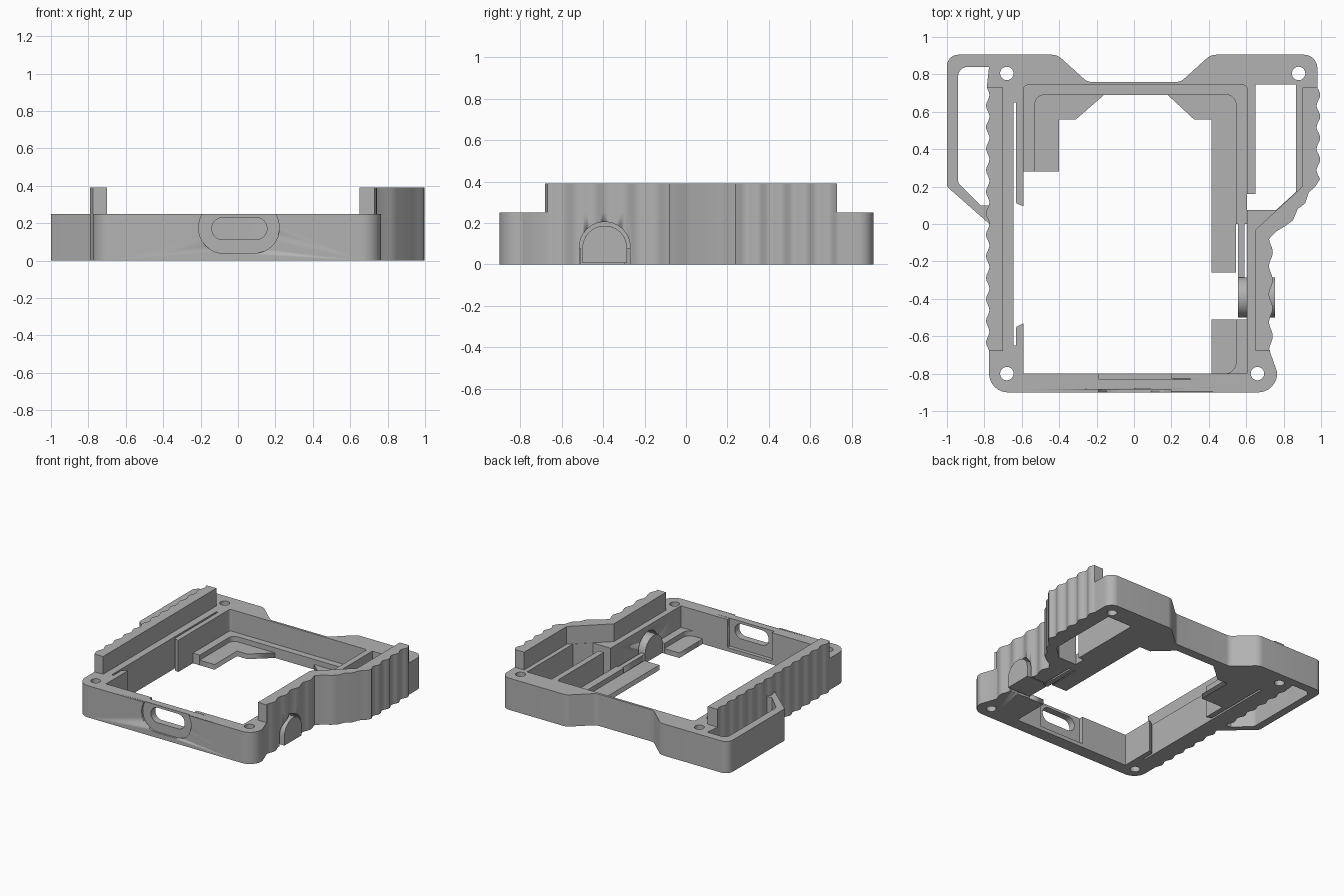
import bpy, bmesh, math
from mathutils import Vector

if "Cube" in bpy.data.objects:
    bpy.data.objects.remove(bpy.data.objects["Cube"])

H, TALL = 0.25, 0.39
grey = bpy.data.materials.new("grey_plastic")
grey.use_nodes = True
colour = (0.45, 0.45, 0.45, 1)
grey.diffuse_color = colour
grey.node_tree.nodes["Principled BSDF"].inputs["Base Color"].default_value = colour


def rounded(points, steps=8):
    """Replace corners given as (x, y, radius) with arcs."""
    out = []
    for i, p in enumerate(points):
        c = Vector(p[:2])
        if len(p) < 3:
            out.append(c)
            continue
        a = (Vector(points[i - 1][:2]) - c).normalized()
        b = (Vector(points[(i + 1) % len(points)][:2]) - c).normalized()
        half = a.angle(b) / 2
        centre = c + (a + b).normalized() * p[2] / math.sin(half)
        t = p[2] / math.tan(half)
        v0, v1 = c + a * t - centre, c + b * t - centre
        for k in range(steps + 1):
            v = v0.lerp(v1, k / steps)
            out.append(centre + v.normalized() * p[2])
    return out


def circle(x, y, r, n=24):
    return [(x + r * math.cos(k * math.tau / n), y + r * math.sin(k * math.tau / n))
            for k in range(n)]


def rect(x0, y0, x1, y1, r=None):
    pts = [(x0, y0), (x1, y0), (x1, y1), (x0, y1)]
    return [p + (r,) for p in pts] if r else pts


def wave(x, y0, y1, amp, pitch=0.115):
    """Scalloped grip edge running from y0 to y1."""
    n = max(2, int(abs(y1 - y0) / 0.0144))
    return [(x + amp * math.cos(math.tau * y / pitch), y)
            for y in (y0 + (y1 - y0) * k / n for k in range(n + 1))]


def prism(name, loops, lo, hi, axis="z"):
    """Extrude an outline (first loop) with holes (other loops) along an axis."""
    cu = bpy.data.curves.new(name, "CURVE")
    cu.dimensions, cu.fill_mode = "2D", "BOTH"
    cu.extrude = (hi - lo) / 2
    for loop in loops:
        pts = rounded(loop)
        sp = cu.splines.new("POLY")
        sp.points.add(len(pts) - 1)
        for q, p in zip(sp.points, pts):
            q.co = (p[0], p[1], 0, 1)
        sp.use_cyclic_u = True
    tmp = bpy.data.objects.new(name + "_outline", cu)
    bpy.context.collection.objects.link(tmp)
    bpy.context.view_layer.update()
    me = bpy.data.meshes.new_from_object(
        tmp.evaluated_get(bpy.context.evaluated_depsgraph_get()))
    bpy.data.objects.remove(tmp)
    bm = bmesh.new()
    bm.from_mesh(me)
    for v in bm.verts:
        u, w, d = v.co.x, v.co.y, v.co.z + (lo + hi) / 2
        v.co = {"z": (u, w, d), "y": (u, d, w), "x": (d, u, w)}[axis]
    bmesh.ops.remove_doubles(bm, verts=bm.verts, dist=0.0001)
    bmesh.ops.recalc_face_normals(bm, faces=bm.faces)
    bm.to_mesh(me)
    bm.free()
    me.name = name
    me.materials.clear()
    me.materials.append(grey)
    ob = bpy.data.objects.new(name, me)
    bpy.context.collection.objects.link(ob)
    return ob


def cut(target, cutter):
    m = target.modifiers.new(cutter.name, "BOOLEAN")
    m.operation, m.solver, m.object = "DIFFERENCE", "EXACT", cutter
    cutter.hide_render = True
    cutter.hide_set(True)


# Shared scalloped edges
left_low = wave(-0.782, 0.0, -0.68, 0.009)
left_high = wave(-0.782, 0.73, 0.1, 0.009)
right_low = wave(0.732, -0.67, -0.08, 0.01, 0.15)
right_high = wave(0.986, 0.24, 0.73, 0.01)
right_bend = [(0.76, -0.04), (0.81, -0.01), (0.85, 0.02), (0.875, 0.08),
              (0.915, 0.11), (0.935, 0.17), (0.97, 0.2)]
right_edge = right_low + right_bend + right_high

# Main frame
outline = ([(-0.775, -0.9, 0.1), (0.765, -0.9, 0.1), (0.765, -0.79, 0.02)] + right_edge
           + [(0.98, 0.74), (0.98, 0.905, 0.07), (0.41, 0.905, 0.08), (0.25, 0.76, 0.06),
              (-0.25, 0.76, 0.06), (-0.41, 0.905, 0.08), (-1.0, 0.905, 0.06),
              (-1.0, 0.2, 0.03)] + left_low)
cavity = [(-0.59, -0.8), (0.605, -0.8), (0.605, 0.075), (0.76, 0.075), (0.865, 0.17),
          (0.865, 0.745), (0.65, 0.745), (0.65, 0.16), (0.605, 0.16), (0.605, 0.742, 0.02),
          (-0.59, 0.742, 0.02), (-0.59, 0.095), (-0.63, 0.11, 0.01), (-0.63, 0.65),
          (-0.645, 0.65), (-0.645, -0.65), (-0.63, -0.65), (-0.63, -0.55, 0.01),
          (-0.59, -0.53)]
wing_hole = ([(-0.775, 0.84)] + left_high
             + [(-0.82, 0.1), (-0.94, 0.22, 0.03), (-0.94, 0.84, 0.05)])
screws = [circle(x, y, 0.036) for x, y in
          [(-0.68, 0.805), (0.88, 0.805), (-0.68, -0.8), (0.66, -0.8)]]
frame = prism("frame", [outline, cavity, wing_hole] + screws, 0, H)

# Raised grips
left_grip = prism("right_side_grip", [
    [(-0.70, 0.73)] + left_high + wave(-0.782, 0.09, 0.01, 0.009) + left_low
    + [(-0.70, -0.68)]], H, TALL)
right_grip = prism("left_side_grip", [
    [(0.65, -0.68), (0.73, -0.68)] + right_edge
    + [(0.90, 0.73), (0.90, 0.2), (0.65, -0.03)]], H, TALL)

# Port through the front wall, with recesses on both faces
cut(frame, prism("port_recess_cutter", [rect(-0.21, 0.04, 0.22, 0.31, 0.13)],
                 -1.0, -0.885, "y"))
cut(frame, prism("port_inner_cutter", [rect(-0.19, 0.03, 0.2, 0.3)], -0.83, -0.75, "y"))
cut(frame, prism("port_slot_cutter", [rect(-0.14, 0.112, 0.155, 0.23, 0.058)],
                 -0.95, -0.7, "y"))

# Arched button opening in the side wall
cut(frame, prism("button_opening_cutter", [
    [(-0.515, -0.05), (-0.27, -0.05), (-0.27, 0.205, 0.12), (-0.515, 0.205, 0.12)]],
    0.58, 0.9, "x"))

# Button and its spring arm
button = prism("button", [
    [(-0.5, 0.008), (-0.285, 0.008), (-0.285, 0.187, 0.106), (-0.5, 0.187, 0.106)]],
    0.555, 0.755, "x")
bevel = button.modifiers.new("soft_edge", "BEVEL")
bevel.width, bevel.segments = 0.02, 3
bevel.limit_method, bevel.angle_limit = "ANGLE", math.radians(50)
arm = prism("button_arm", [rect(0.556, -0.3, 0.592, 0.01)], 0, 0.08)

# Stepped support ledge inside the cavity
ledge = prism("support_ledge", [
    [(-0.59, 0.28), (-0.53, 0.28), (-0.53, 0.69, 0.05), (0.545, 0.69, 0.05),
     (0.545, 0.0), (0.605, 0.0), (0.605, 0.742), (-0.59, 0.742)]], 0, 0.08)
corner_ledge = prism("corner_ledge", [
    [(0.48, -0.8), (0.605, -0.8), (0.605, -0.51), (0.545, -0.51), (0.545, -0.8, 0.06)]],
    0, 0.08)

# Thin floor plates
left_plate = prism("right_floor_plate", [
    [(-0.53, 0.28), (-0.40, 0.28), (-0.40, 0.56), (-0.31, 0.56), (-0.16, 0.69),
     (-0.53, 0.69)]], 0, 0.04)
right_plate = prism("left_floor_plate", [
    [(0.415, -0.26), (0.545, -0.26), (0.545, 0.69), (0.18, 0.69), (0.32, 0.56),
     (0.415, 0.56)]], 0, 0.04)
corner_plate = prism("corner_floor_plate", [rect(0.415, -0.8, 0.545, -0.51)], 0, 0.04)

# Smooth the rounded walls while keeping sharp edges
bpy.ops.object.select_all(action="DESELECT")
for ob in (frame, left_grip, right_grip, button, ledge, corner_ledge):
    ob.select_set(True)
    bpy.context.view_layer.objects.active = ob
bpy.ops.object.shade_smooth_by_angle(angle=math.radians(35))
